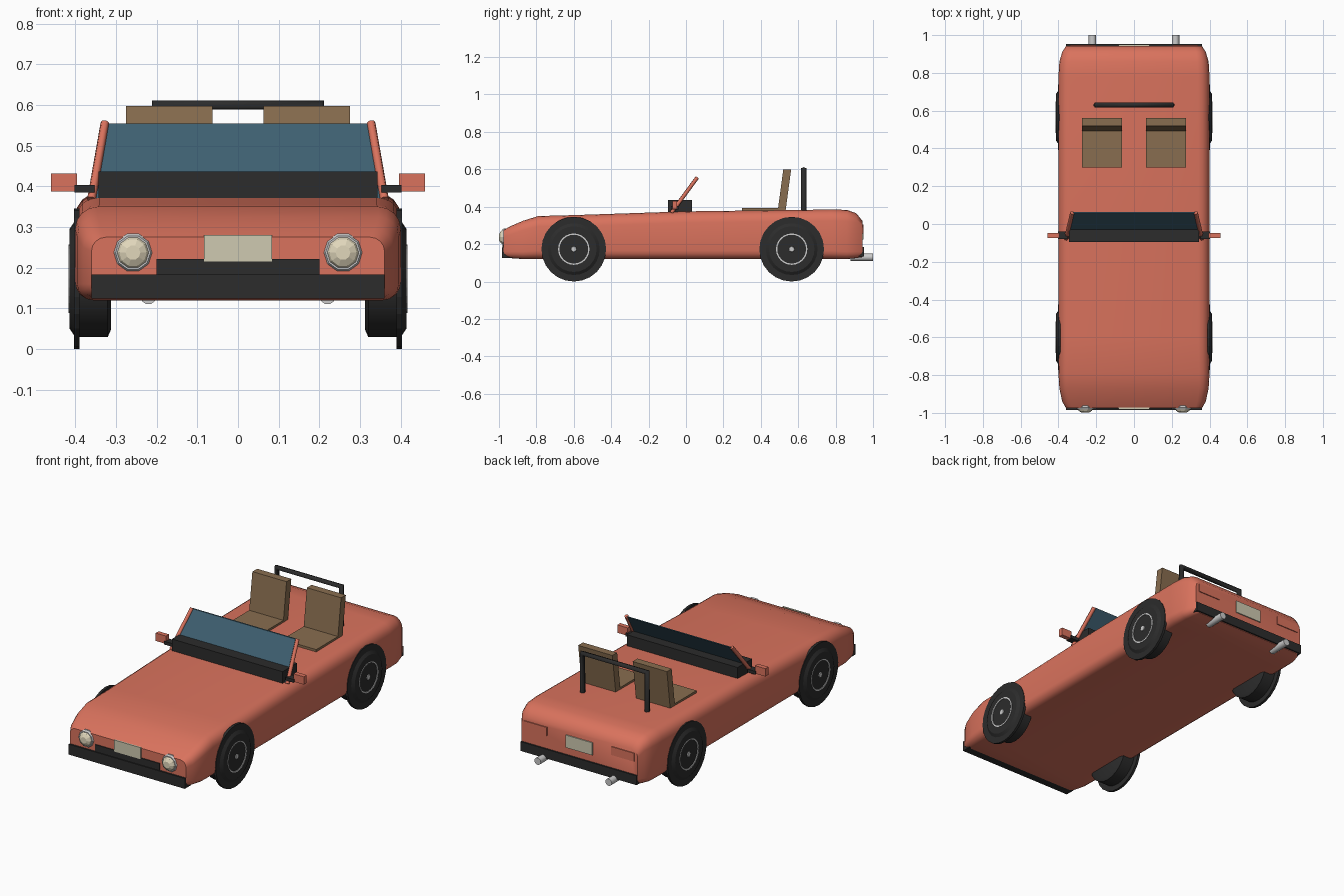
import bpy, bmesh, math
from mathutils import Vector

cube = bpy.data.objects.get("Cube")
if cube:
    bpy.data.objects.remove(cube, do_unlink=True)


def material(name, r, g, b):
    m = bpy.data.materials.new(name)
    m.use_nodes = True
    m.diffuse_color = (r, g, b, 1)
    m.node_tree.nodes["Principled BSDF"].inputs["Base Color"].default_value = (r, g, b, 1)
    return m


CORAL = material("coral paint", .70, .17, .11)
BLACK = material("black rubber", .025, .025, .025)
GLASS = material("blue glass", .048, .115, .165)
TAN = material("tan leather", .25, .155, .08)
PLATE = material("pale plate", .62, .59, .44)
CHROME = material("light grey metal", .6, .6, .6)
LENS = material("cream lens", .75, .68, .50)


def finish(name, bm, mat, smooth=None):
    bmesh.ops.recalc_face_normals(bm, faces=bm.faces)
    me = bpy.data.meshes.new(name)
    bm.to_mesh(me)
    bm.free()
    me.materials.append(mat)
    ob = bpy.data.objects.new(name, me)
    bpy.context.collection.objects.link(ob)
    if smooth:
        bpy.ops.object.select_all(action='DESELECT')
        bpy.context.view_layer.objects.active = ob
        ob.select_set(True)
        bpy.ops.object.shade_smooth_by_angle(angle=math.radians(smooth))
    return ob


def loft(name, rings, mat, smooth=None):
    """Skin a row of equal point rings and cap both ends."""
    bm = bmesh.new()
    rows = [[bm.verts.new(p) for p in ring] for ring in rings]
    n = len(rows[0])
    for a, b in zip(rows, rows[1:]):
        for i in range(n):
            j = (i + 1) % n
            bm.faces.new((a[i], a[j], b[j], b[i]))
    bm.faces.new(rows[0])
    bm.faces.new(rows[-1])
    return finish(name, bm, mat, smooth)


def box(name, x, y, z, mat, lean=0):
    """Box from ranges; lean shifts the top along y."""
    ring = lambda h, d: [(x[0], y[0] + d, h), (x[1], y[0] + d, h),
                         (x[1], y[1] + d, h), (x[0], y[1] + d, h)]
    return loft(name, [ring(z[0], 0), ring(z[1], lean)], mat)


def turned(name, centre, axis, profile, sides, mat, smooth=None):
    """Solid of revolution: profile is (offset along axis, radius)."""
    def ring(off, r):
        pts = []
        for i in range(sides):
            t = math.tau * i / sides
            u, v = r * math.cos(t), r * math.sin(t)
            p = (off, u, v) if axis == 'x' else (u, off, v)
            pts.append(Vector(centre) + Vector(p))
        return pts
    return loft(name, [ring(o, r) for o, r in profile], mat, smooth)


def tube(name, points, radius, mat):
    cu = bpy.data.curves.new(name, 'CURVE')
    cu.dimensions = '3D'
    cu.bevel_depth = radius
    cu.bevel_resolution = 1
    cu.use_fill_caps = True
    sp = cu.splines.new('POLY')
    sp.points.add(len(points) - 1)
    for p, co in zip(sp.points, points):
        p.co = (*co, 1)
    cu.materials.append(mat)
    ob = bpy.data.objects.new(name, cu)
    bpy.context.collection.objects.link(ob)
    return ob


def mirrored(x0, x1, side):
    return sorted((side * x0, side * x1))


# Body shell: rounded sections along the length
def body_section(y, w, bottom, top, r_top, r_low):
    pts = []
    corners = ((1, top, r_top, 0), (-1, top, r_top, 90), (-1, bottom, r_low, 180), (1, bottom, r_low, 270))
    for sx, z, r, start in corners:
        cz = z - r if z == top else z + r
        for k in range(5):
            a = math.radians(start + 22.5 * k)
            pts.append((sx * (w - r) + r * math.cos(a), y, cz + r * math.sin(a)))
    return pts


stations = [(-.975, .36, .13, .275, .035, .03),
            (-.94, .38, .125, .295, .045, .035),
            (-.87, .395, .12, .325, .05, .04),
            (-.79, .40, .12, .35, .055, .045),
            (-.60, .40, .12, .355, .06, .045),
            (0, .40, .12, .375, .06, .045),
            (.78, .40, .12, .385, .06, .045),
            (.86, .395, .12, .383, .06, .04),
            (.91, .38, .125, .365, .05, .035),
            (.943, .36, .13, .325, .04, .03)]
loft("body", [body_section(*s) for s in stations], CORAL, 40)

# Bumpers, grille and number plates
box("front_bumper", (-.36, .36), (-.985, -.93), (.125, .183), BLACK)
box("grille", (-.2, .2), (-.98, -.94), (.16, .222), BLACK)
box("rear_bumper", (-.36, .36), (.90, .952), (.133, .185), BLACK)
box("front_plate", (-.083, .083), (-.981, -.972), (.215, .28), PLATE)
box("rear_plate", (-.083, .083), (.94, .949), (.225, .295), PLATE)

# Wheels: arch disc, tyre, rim ring and hub
for side in (-1, 1):
    for end, y in (("front", -.6), ("rear", .565)):
        c = (0, y, .173)
        s = side
        turned(end + "_wheel_disc", c, 'x', [(s * .389, .173), (s * .403, .173)], 24, BLACK)
        turned(end + "_tyre", c, 'x',
               [(s * .312, .125), (s * .32, .143), (s * .40, .143), (s * .414, .122),
                (s * .414, .084), (s * .408, .082)], 24, BLACK, 30)
        turned(end + "_rim_ring", c, 'x',
               [(s * .40, .084), (s * .416, .084), (s * .416, .077), (s * .409, .077)], 24, CHROME)
        turned(end + "_hub_plate", c, 'x', [(s * .405, .077), (s * .412, .077)], 24, BLACK)
        turned(end + "_hub", c, 'x', [(s * .41, .016), (s * .416, .014)], 8, CHROME)

# Dashboard and windscreen
box("dashboard", (-.343, .343), (-.095, .033), (.365, .437), BLACK)
glass_ring = lambda x, y, z: [(-x, y - .004, z), (x, y - .004, z), (x, y + .004, z), (-x, y + .004, z)]
loft("windscreen", [glass_ring(.35, -.075, .37), glass_ring(.324, .06, .555)], GLASS)

for side in (-1, 1):
    tube("windscreen_pillar", [(side * .36, -.078, .368), (side * .327, .06, .556)], .011, CORAL)

    # Wing mirrors
    box("mirror", mirrored(.395, .459, side), (-.073, -.047), (.387, .431), CORAL)
    box("mirror_stub", mirrored(.352, .402, side), (-.08, -.04), (.385, .403), BLACK)

    # Seats
    x = mirrored(.063, .275, side)
    box("seat_cushion", x, (.30, .50), (.36, .392), TAN)
    box("seat_back", x, (.49, .532), (.375, .598), TAN, lean=.03)

    # Headlights
    c = (side * .258, -.968, .237)
    turned("headlight_rim", c, 'y', [(.02, .046), (-.004, .049), (-.014, .043)], 10, CHROME)
    turned("headlight_lens", c, 'y', [(-.01, .041), (-.022, .034), (-.031, .018)], 10, LENS)

    # Tail lights and exhausts
    box("tail_light", mirrored(.20, .34, side), (.935, .948), (.258, .305), CORAL)
    turned("exhaust", (side * .22, 0, .13), 'y', [(.88, .02), (1.0, .02)], 10, CHROME, 40)

# Roll bar
tube("roll_bar", [(-.2, .63, .36), (-.2, .63, .6), (.2, .63, .6), (.2, .63, .36)], .016, BLACK)
